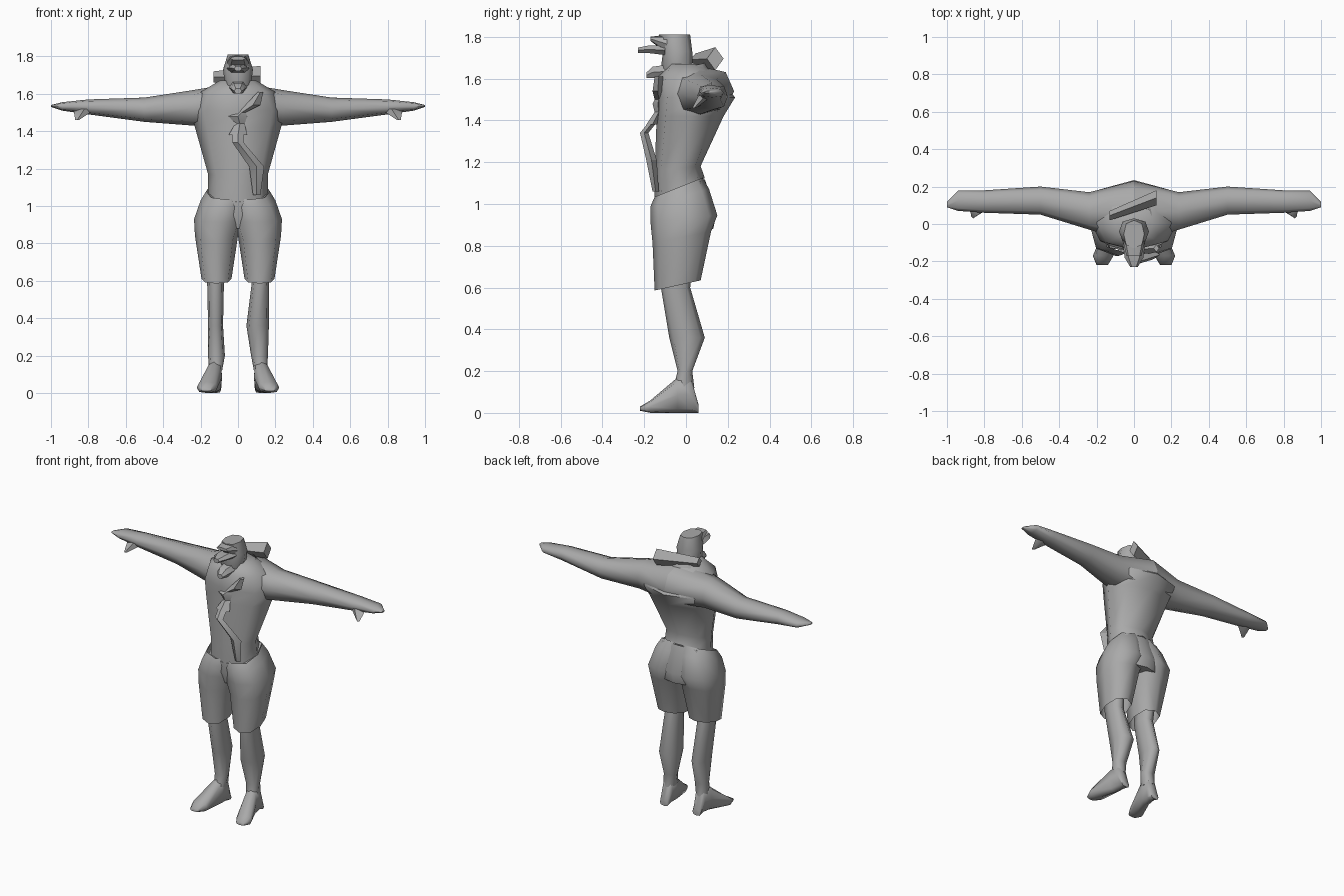
import bpy, bmesh
from math import cos, sin, pi, copysign, radians
from mathutils import Vector

cube = bpy.data.objects.get("Cube")
if cube:
    bpy.data.objects.remove(cube)

grey = bpy.data.materials.new("plain grey")
colour = (.4, .4, .4, 1)
grey.use_nodes = True
grey.diffuse_color = colour
grey.node_tree.nodes["Principled BSDF"].inputs["Base Color"].default_value = colour


# Sections: each returns a centre and two half-axes
def level(z, front, back, half, x=0, tilt=0):
    depth = (back - front) / 2
    return Vector((x, front + depth, z)), Vector((half, 0, 0)), Vector((0, depth, depth * tilt))


def across_x(x, front, back, low, high):
    depth, height = (back - front) / 2, (high - low) / 2
    return Vector((x, front + depth, low + height)), Vector((0, depth, 0)), Vector((0, 0, height))


def across_y(y, half, low, high, x=0):
    height = (high - low) / 2
    return Vector((x, y, low + height)), Vector((half, 0, 0)), Vector((0, 0, height))


def squared(value, power):
    return copysign(abs(value) ** power, value) if abs(value) > .001 else 0


def loft(name, sections, sides=8, power=.8, caps=True, angle=65, mirror=False):
    bm = bmesh.new()
    loops = []
    for centre, u, v in sections:
        turns = [2 * pi * k / sides for k in range(sides)]
        loops.append([bm.verts.new(centre + u * squared(cos(t), power) + v * squared(sin(t), power))
                      for t in turns])
    for low, high in zip(loops, loops[1:]):
        for k in range(sides):
            bm.faces.new((low[k - 1], low[k], high[k], high[k - 1]))
    if caps:
        bm.faces.new(loops[0])
        bm.faces.new(loops[-1])
    bmesh.ops.recalc_face_normals(bm, faces=bm.faces)
    mesh = bpy.data.meshes.new(name)
    bm.to_mesh(mesh)
    bm.free()
    mesh.materials.append(grey)
    part = bpy.data.objects.new(name, mesh)
    bpy.context.collection.objects.link(part)
    if mirror:
        part.modifiers.new("Mirror", 'MIRROR').use_mirror_merge = False
    bpy.ops.object.select_all(action='DESELECT')
    part.select_set(True)
    bpy.context.view_layer.objects.active = part
    bpy.ops.object.shade_smooth_by_angle(angle=radians(angle))


# Shirt body, its hem dipping at the front
loft("shirt", [
    level(z=1.07, half=.16, front=-.15, back=.09, tilt=.45),
    level(z=1.17, half=.16, front=-.15, back=.07, tilt=.1),
    level(z=1.42, half=.23, front=-.14, back=.18),
    level(z=1.51, half=.25, front=-.14, back=.235),
    level(z=1.61, half=.2, front=-.14, back=.15),
    level(z=1.67, half=.1, front=-.09, back=.09)], power=.9)

# Arms running into the hands, and thumbs
loft("arm", [
    across_x(x=0, front=-.1, back=.23, low=1.42, high=1.66),
    across_x(x=.24, front=-.03, back=.17, low=1.43, high=1.62),
    across_x(x=.5, front=.05, back=.2, low=1.45, high=1.58),
    across_x(x=.8, front=.06, back=.18, low=1.49, high=1.57),
    across_x(x=.94, front=.07, back=.18, low=1.51, high=1.555),
    across_x(x=1, front=.09, back=.12, low=1.53, high=1.54)], mirror=True)
loft("thumb", [
    level(z=1.52, x=.82, half=.06, front=.06, back=.13),
    level(z=1.46, x=.86, half=.01, front=.03, back=.05)], sides=4, mirror=True)

# Collar and hood
loft("collar", [
    level(z=1.59, half=.15, front=-.14, back=.14),
    level(z=1.65, half=.11, front=-.12, back=.1, tilt=.25)], caps=False)
loft("hood_flap", [
    across_x(x=-.13, front=.02, back=.07, low=1.66, high=1.72),
    across_x(x=.12, front=.1, back=.18, low=1.64, high=1.75)], sides=4, angle=30)

# Head, with a brow, a beak and a tuft under the chin
loft("head", [
    level(z=1.6, half=.06, front=-.09, back=.04),
    level(z=1.65, half=.07, front=-.12, back=.03),
    level(z=1.73, half=.08, front=-.11, back=.03),
    level(z=1.81, half=.055, front=-.13, back=.02)])
loft("brow", [
    across_y(y=-.09, half=.06, low=1.72, high=1.81),
    across_y(y=-.17, half=.04, low=1.78, high=1.8)], angle=40)
loft("beak", [
    across_y(y=-.1, half=.06, low=1.71, high=1.76),
    across_y(y=-.18, half=.05, low=1.72, high=1.76),
    across_y(y=-.23, half=.02, low=1.72, high=1.75)], sides=6, angle=40)
loft("chin_tuft", [
    across_y(y=-.09, half=.05, low=1.6, high=1.67),
    across_y(y=-.16, half=.04, low=1.6, high=1.66),
    across_y(y=-.19, half=.02, low=1.6, high=1.63)], sides=6, angle=40)

# Crumpled tie, pinched between its folds
loft("tie_top", [
    level(z=1.61, x=.12, half=.015, front=-.15, back=-.11),
    level(z=1.54, x=.08, half=.04, front=-.16, back=-.11),
    level(z=1.5, x=.02, half=.02, front=-.15, back=-.11),
    level(z=1.48, x=0, half=.05, front=-.16, back=-.11),
    level(z=1.44, x=.01, half=.025, front=-.15, back=-.11),
    level(z=1.38, x=0, half=.05, front=-.19, back=-.13)], sides=4, angle=30)
loft("tie_tail", [
    level(z=1.39, x=0, half=.03, front=-.18, back=-.14),
    level(z=1.34, x=0, half=.03, front=-.22, back=-.18),
    level(z=1.21, x=.1, half=.04, front=-.19, back=-.14),
    level(z=1.06, x=.1, half=.02, front=-.16, back=-.13)], sides=4, angle=30)

# Shorts: a seat joining an open trouser leg on each side
loft("shorts_seat", [
    level(z=.88, half=.14, front=-.13, back=.13),
    level(z=.95, half=.17, front=-.15, back=.145),
    level(z=1.07, half=.16, front=-.15, back=.09, tilt=.4)], power=.6)
loft("shorts", [
    level(z=.61, x=.115, half=.08, front=-.15, back=.07, tilt=.22),
    level(z=.84, x=.115, half=.115, front=-.16, back=.12, tilt=.2),
    level(z=.93, x=.1, half=.135, front=-.17, back=.15, tilt=.1),
    level(z=1.03, x=.08, half=.12, front=-.17, back=.11, tilt=.3),
    level(z=1.08, x=.06, half=.11, front=-.15, back=.08, tilt=.4)],
    caps=False, mirror=True)

# Legs, the left one bent further inwards at the calf
for name, side, calf, width in (("right_leg", -1, .12, .04), ("left_leg", 1, .105, .06)):
    loft(name, [
        level(z=.12, x=side * .12, half=.035, front=-.06, back=.04),
        level(z=.2, x=side * .115, half=.045, front=-.04, back=.03),
        level(z=.36, x=side * calf, half=width, front=-.08, back=.09),
        level(z=.6, x=side * .12, half=.045, front=-.12, back=.02),
        level(z=.8, x=side * .13, half=.05, front=-.12, back=.04)])

# Feet, turned outwards
loft("foot", [
    across_y(y=.06, x=.12, half=.03, low=0, high=.04),
    across_y(y=.02, x=.12, half=.035, low=0, high=.18),
    across_y(y=-.04, x=.125, half=.04, low=0, high=.17),
    across_y(y=-.17, x=.165, half=.055, low=0, high=.06),
    across_y(y=-.22, x=.17, half=.03, low=.01, high=.03)], power=.7, mirror=True)
